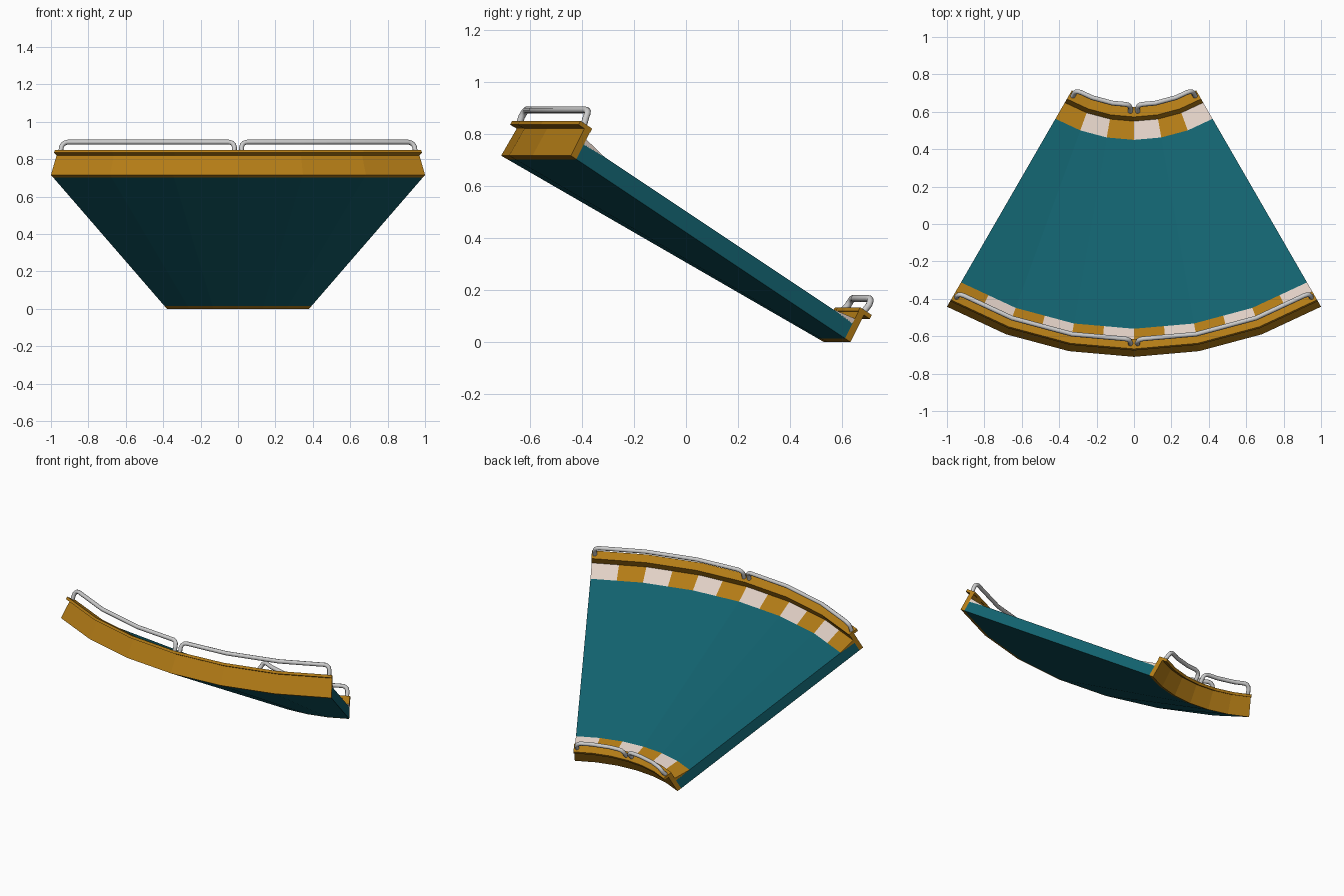
import bpy, bmesh, math
from mathutils import Vector

if "Cube" in bpy.data.objects:
    bpy.data.objects.remove(bpy.data.objects["Cube"])

# Banked curve: cross-section is drawn in (u, v), u along the 30 degree bank
# from the inner bottom edge, v square to it, then swept 60 degrees about z.
CY, R0, W, BANK, STEP = 1.29, 0.76, 1.432, math.radians(30), 10
C, S = math.cos(BANK), math.sin(BANK)


def material(name, col):
    m = bpy.data.materials.new(name)
    m.diffuse_color = (*col, 1)
    m.use_nodes = True
    m.node_tree.nodes["Principled BSDF"].inputs["Base Color"].default_value = m.diffuse_color
    return m


ORANGE = material("orange", (0.45, 0.20, 0.008))
TEAL = material("teal", (0.006, 0.12, 0.155))
WHITE = material("white", (0.75, 0.63, 0.56))


def point(a, u, v):
    """Point at angle a (degrees) on the chords of the faceted arc."""
    r, z = R0 + u * C - v * S, u * S + v * C
    half = math.radians(STEP / 2)
    r *= math.cos(half) / math.cos(math.radians(a % STEP) - half)
    t = math.radians(a)
    return Vector((r * math.sin(t), CY - r * math.cos(t), z))


def sweep(name, profile, angles, mat):
    bm = bmesh.new()
    rings = [[bm.verts.new(point(a, u, v)) for u, v in profile] for a in angles]
    n = len(profile)
    for p, q in zip(rings, rings[1:]):
        for i in range(n):
            j = (i + 1) % n
            bm.faces.new((p[i], p[j], q[j], q[i]))
    bm.faces.new(rings[0])
    bm.faces.new(rings[-1])
    bmesh.ops.recalc_face_normals(bm, faces=bm.faces)
    me = bpy.data.meshes.new(name)
    bm.to_mesh(me)
    bm.free()
    me.materials.append(mat)
    ob = bpy.data.objects.new(name, me)
    bpy.context.collection.objects.link(ob)


def rail(name, a0, a1, side, rad=0.013, bend=0.03):
    """Tube handrail: two legs, rounded corners, top bar following the arc."""
    u0, u1, v0, v1 = side(0.0), side(-0.008), 0.13, 0.198
    da = math.degrees(bend / (R0 + u1 * C - v1 * S))
    lift = lambda k: v1 - bend * (1 - math.sin(k))
    corner = [(da * (1 - math.cos(k)), lift(k))
              for k in (0, math.pi / 6, math.pi / 3, math.pi / 2)]
    pts = [point(a0, u0, v0)] + [point(a0 + d, u1, v) for d, v in corner]
    pts += [point(a, u1, v1) for a in range(-20, 21, 10) if a0 + da < a < a1 - da]
    pts += [point(a1 - d, u1, v) for d, v in reversed(corner)] + [point(a1, u0, v0)]
    cu = bpy.data.curves.new(name, 'CURVE')
    cu.dimensions = '3D'
    cu.bevel_depth, cu.bevel_resolution, cu.use_fill_caps = rad, 2, True
    sp = cu.splines.new('POLY')
    sp.points.add(len(pts) - 1)
    for p, co in zip(sp.points, pts):
        p.co = (*co, 1)
    ob = bpy.data.objects.new(name, cu)
    bpy.context.collection.objects.link(ob)
    bpy.ops.object.select_all(action='DESELECT')
    ob.select_set(True)
    bpy.context.view_layer.objects.active = ob
    bpy.ops.object.convert(target='MESH')
    bpy.ops.object.shade_smooth_by_angle(angle=math.radians(50))


ARC = range(-30, 31, STEP)
T = 0.028    # wall thickness
ROAD = 0.07  # road slab thickness

# Road slab
sweep("road_slab", [(T, 0), (W - T, 0), (W - T, ROAD), (T, ROAD)], ARC, TEAL)

# Each edge: wall, cap lip, striped kerb and two handrails
for label, side, stripe in (("inner", lambda u: u, 10), ("outer", lambda u: W - u, 5)):
    flip = lambda prof: [(side(u), v) for u, v in prof]
    sweep(label + "_wall", flip([(0, 0), (T, 0), (T, 0.122), (0, 0.122)]), ARC, ORANGE)
    sweep(label + "_lip", flip([(-0.03, 0.12), (0.03, 0.12), (0.03, 0.137), (-0.03, 0.137)]),
          ARC, ORANGE)
    kerb = flip([(T, 0.065), (0.133, ROAD), (T, 0.088)])
    for i, a in enumerate(range(-30, 30, stripe)):
        sweep(f"{label}_kerb_{i + 1}", kerb, (a, a + stripe), WHITE if i % 2 else ORANGE)
    gap = math.degrees(0.019 / (R0 + side(0) * C - 0.1))
    rail(label + "_rail_left", -30 + gap, -gap, side)
    rail(label + "_rail_right", gap, 30 - gap, side)
